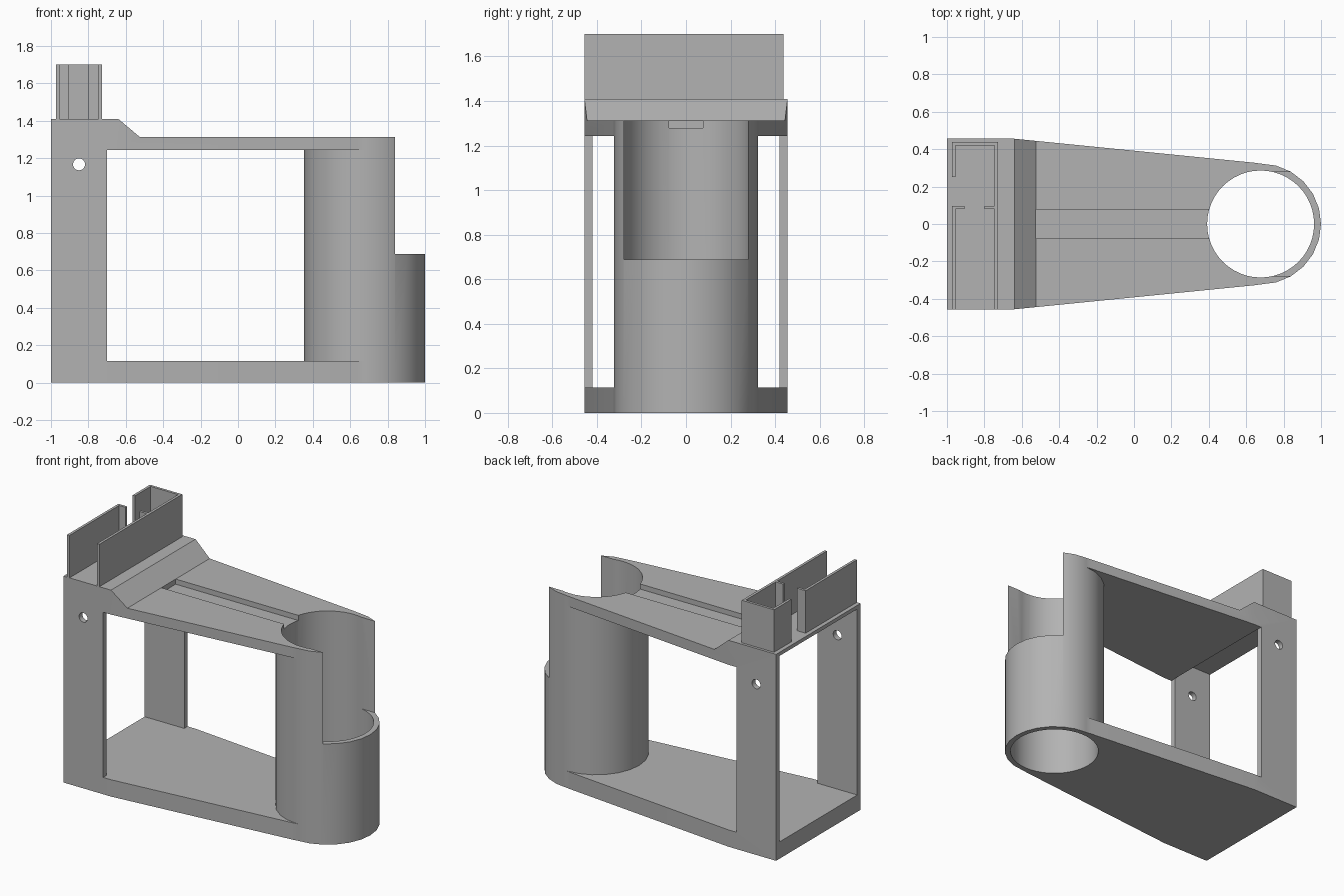
import bpy, bmesh, math

if "Cube" in bpy.data.objects:
    bpy.data.objects.remove(bpy.data.objects["Cube"])

grey = bpy.data.materials.new("plain grey")
grey.diffuse_color = (0.45, 0.45, 0.45, 1)
grey.use_nodes = True
grey.node_tree.nodes["Principled BSDF"].inputs["Base Color"].default_value = grey.diffuse_color

CX, R_OUT, R_IN = 0.677, 0.323, 0.286      # tube centre and radii
HALF, TOP, CAP = 0.456, 1.313, 1.41        # half width, deck height, cap height


def prism(name, pts, lo, hi, axis="z"):
    """Extrude an outline along z (points are x, y) or y (points are x, z)."""
    bm = bmesh.new()
    put = (lambda p, t: (p[0], p[1], t)) if axis == "z" else (lambda p, t: (p[0], t, p[1]))
    a = [bm.verts.new(put(p, lo)) for p in pts]
    b = [bm.verts.new(put(p, hi)) for p in pts]
    bm.faces.new(a)
    bm.faces.new(b[::-1])
    n = len(pts)
    for i in range(n):
        bm.faces.new((a[i], b[i], b[(i + 1) % n], a[(i + 1) % n]))
    bmesh.ops.recalc_face_normals(bm, faces=bm.faces)
    me = bpy.data.meshes.new(name)
    bm.to_mesh(me)
    bm.free()
    me.materials.append(grey)
    ob = bpy.data.objects.new(name, me)
    bpy.context.collection.objects.link(ob)
    return ob


def box(name, x0, x1, y0, y1, z0, z1):
    return prism(name, [(x0, y0), (x1, y0), (x1, y1), (x0, y1)], z0, z1)


def circle(cx, cy, r, n):
    return [(cx + r * math.cos(2 * math.pi * i / n), cy + r * math.sin(2 * math.pi * i / n))
            for i in range(n)]


def combine(ob, tool, op):
    """Apply a boolean and remove the tool."""
    bpy.context.view_layer.objects.active = ob
    m = ob.modifiers.new("bool", "BOOLEAN")
    m.operation, m.object, m.solver = op, tool, "EXACT"
    bpy.ops.object.modifier_apply(modifier=m.name)
    bpy.data.objects.remove(tool, do_unlink=True)


# Tapered body
half_plan = [(-1, HALF), (-0.64, HALF), (0.64, 0.328), (0.759, 0.311)]
body = prism("holder_body", half_plan + [(x, -y) for x, y in half_plan[::-1]], 0, CAP)

# Lowered deck with a slope up to the cap, then the side window and the hollow rear
combine(body, prism("deck_cut", [(-0.64, CAP), (-0.525, TOP), (1.2, TOP), (1.2, 1.6), (-0.64, 1.6)],
                    -1, 1, "y"), "DIFFERENCE")
combine(body, box("window_cut", -0.7, 1.2, -1, 1, 0.115, 1.243), "DIFFERENCE")
combine(body, box("rear_cut", -1.2, -0.699, -0.42, 0.42, 0.115, 1.385), "DIFFERENCE")

# Tube with bore, open front mouth, deck groove and screw holes
combine(body, prism("tube", circle(CX, 0, R_OUT, 24), 0, TOP), "UNION")
combine(body, prism("bore_cut", circle(CX, 0, R_IN, 48), -0.2, 1.6), "DIFFERENCE")
combine(body, box("mouth_cut", CX, 1.2, -0.279, 0.279, 0.688, 1.6), "DIFFERENCE")
combine(body, box("groove_cut", -0.525, 0.5, -0.077, 0.077, 1.278, 1.4), "DIFFERENCE")
combine(body, prism("screw_cut", circle(-0.85, 1.167, 0.032, 24), -1, 1, "y"), "DIFFERENCE")

# Thin upright rails on the cap, each a bent strip seen from above
Z0, Z1 = CAP - 0.01, 1.70
XL, XR, T = -0.972, -0.728, 0.018
front_rail = [(XL, -HALF), (XL + T, -HALF), (XL + T, 0.08), (-0.905, 0.08), (-0.905, 0.097), (XL, 0.097)]
back_rail = [(XR - T, -HALF), (XR, -HALF), (XR, 0.438), (XL, 0.438), (XL, 0.25), (XL + T, 0.25),
             (XL + T, 0.42), (XR - T, 0.42), (XR - T, 0.097), (-0.8, 0.097), (-0.8, 0.08), (XR - T, 0.08)]
rails = [prism("short_rail", front_rail, Z0, Z1), prism("hooked_rail", back_rail, Z0, Z1)]

# Smooth the tube and keep the edges crisp
bpy.ops.object.select_all(action="DESELECT")
body.select_set(True)
bpy.context.view_layer.objects.active = body
bpy.ops.object.shade_smooth_by_angle(angle=math.radians(28))
